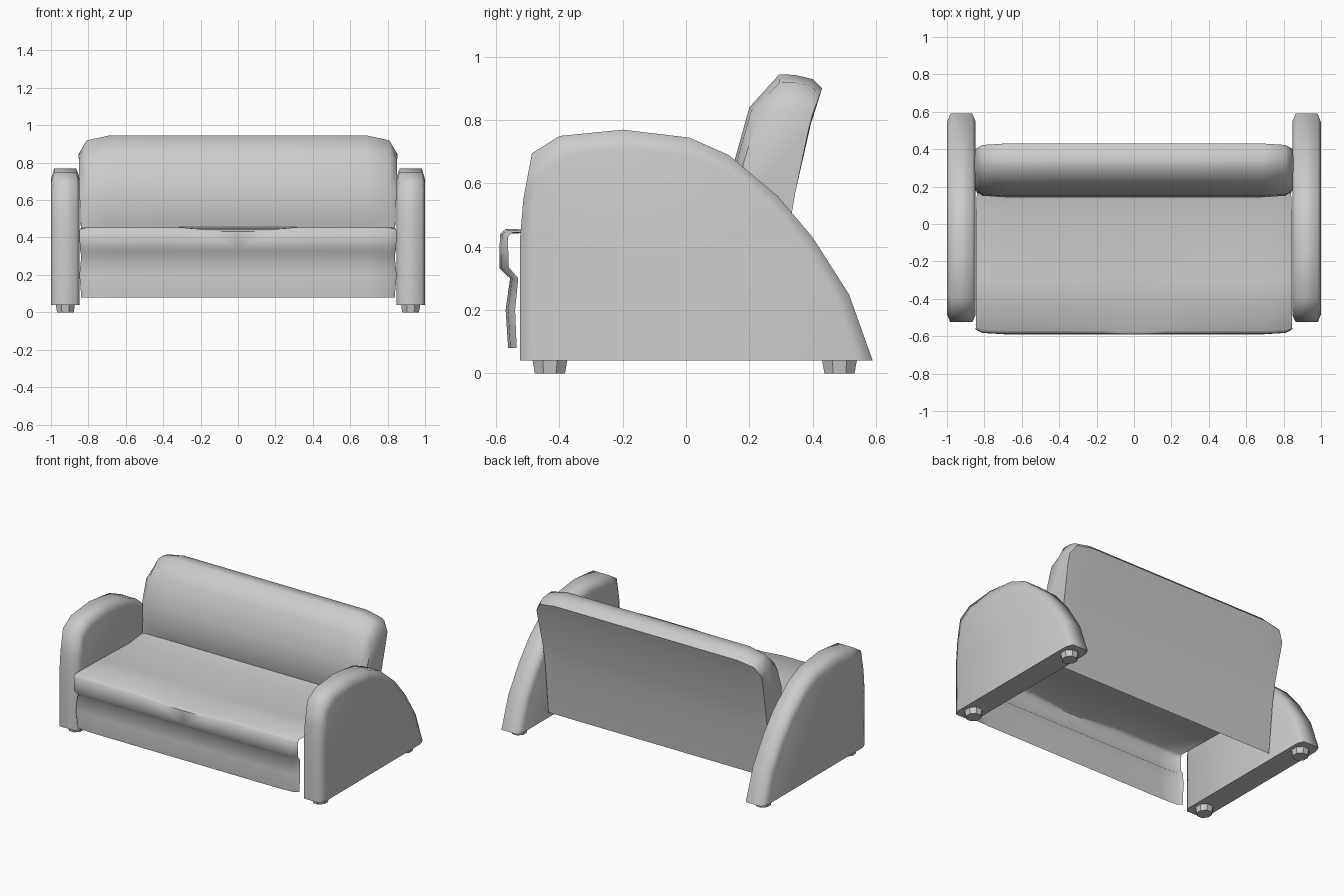
import bpy, bmesh, math

if "Cube" in bpy.data.objects:
    bpy.data.objects.remove(bpy.data.objects["Cube"])


def make(name, verts, faces, angle):
    """Mesh for the +x half, mirrored to -x and smoothed by angle."""
    me = bpy.data.meshes.new(name)
    ob = bpy.data.objects.new(name, me)
    bpy.context.collection.objects.link(ob)
    me.from_pydata(verts, [], faces)
    bm = bmesh.new()
    bm.from_mesh(me)
    bmesh.ops.recalc_face_normals(bm, faces=bm.faces)
    bm.to_mesh(me)
    bm.free()
    mod = ob.modifiers.new("mirror", 'MIRROR')
    mod.use_clip = True
    bpy.ops.object.select_all(action='DESELECT')
    ob.select_set(True)
    bpy.context.view_layer.objects.active = ob
    bpy.ops.object.shade_smooth_by_angle(angle=math.radians(angle))
    return ob


def strips(rows, n, closed):
    """Quads joining consecutive rows of n points."""
    return [(r * n + i, r * n + (i + 1) % n, (r + 1) * n + (i + 1) % n, (r + 1) * n + i)
            for r in range(rows - 1) for i in range(n if closed else n - 1)]


# Arms: rounded side profile (y, z), swept in x with softened rims
arm = [(-.525, .04), (-.525, .42), (-.514, .55), (-.487, .695), (-.40, .75), (-.2, .77),
       (.01, .745), (.135, .69), (.29, .56), (.40, .43), (.515, .25), (.59, .04)]
verts = []
for x, s in ((.847, .93), (.865, 1), (.982, 1), (1.0, .92)):
    verts += [(x, y * s, .04 + (z - .04) * s) for y, z in arm]
n = len(arm)
faces = strips(4, n, True) + [tuple(range(n)), tuple(range(3 * n, 4 * n))]
make("arms", verts, faces, 80)

# Feet: short tapered blocks under each arm
verts, faces = [], []
for cy in (-.43, .485):
    b = len(verts)
    for z, s in ((0, .86), (.045, 1)):
        for k in range(8):
            a = math.pi / 8 + k * math.pi / 4
            verts.append((.923 + .056 * s * math.cos(a), cy + .06 * s * math.sin(a), z))
    faces += [tuple(b + i for i in f) for f in strips(2, 8, True)]
    faces += [tuple(range(b, b + 8)), tuple(range(b + 8, b + 16))]
make("feet", verts, faces, 40)

# Upholstery: one hollow sheet, front apron -> seat -> backrest -> back panel
# each entry: middle (y, z), end (y, z), end x, centre dip
prof = [
    (-.562, .08, -.535, .08, .838, 0),
    (-.57, .20, -.54, .20, .848, 0),
    (-.556, .30, -.53, .30, .838, 0),
    (-.59, .332, -.56, .335, .845, 0),
    (-.588, .44, -.563, .43, .848, .008),
    (-.57, .456, -.55, .445, .845, .014),
    (-.30, .452, -.30, .44, .845, .005),
    (.04, .435, .04, .43, .845, 0),
    (.165, .455, .165, .45, .84, 0),
    (.143, .54, .175, .54, .842, 0),
    (.15, .66, .18, .66, .85, 0),
    (.20, .84, .225, .80, .85, 0),
    (.295, .945, .30, .84, .852, 0),
    (.345, .943, .345, .845, .852, 0),
    (.40, .93, .385, .84, .85, 0),
    (.43, .90, .40, .82, .85, 0),
    (.395, .79, .385, .76, .85, 0),
    (.345, .57, .345, .57, .842, 0),
    (.32, .42, .32, .42, .84, 0),
    (.285, .08, .285, .08, .84, 0),
]
verts = []
stations = [(0, 0, 1), (.17, 0, 1), (.33, 0, 0), (.69, 0, 0), (.81, .25, 0), (None, 1, 0)]
for x, t, d in stations:
    for my, mz, ey, ez, ex, dip in prof:
        verts.append((ex if x is None else x, my + (ey - my) * t, mz + (ez - mz) * t - dip * d))
n = len(prof)
faces = strips(len(stations), n, False)
# closed end of the backrest
e = (len(stations) - 1) * n
faces.append(tuple(range(e + 8, e + n - 1)))
make("seat_and_backrest", verts, faces, 55)
